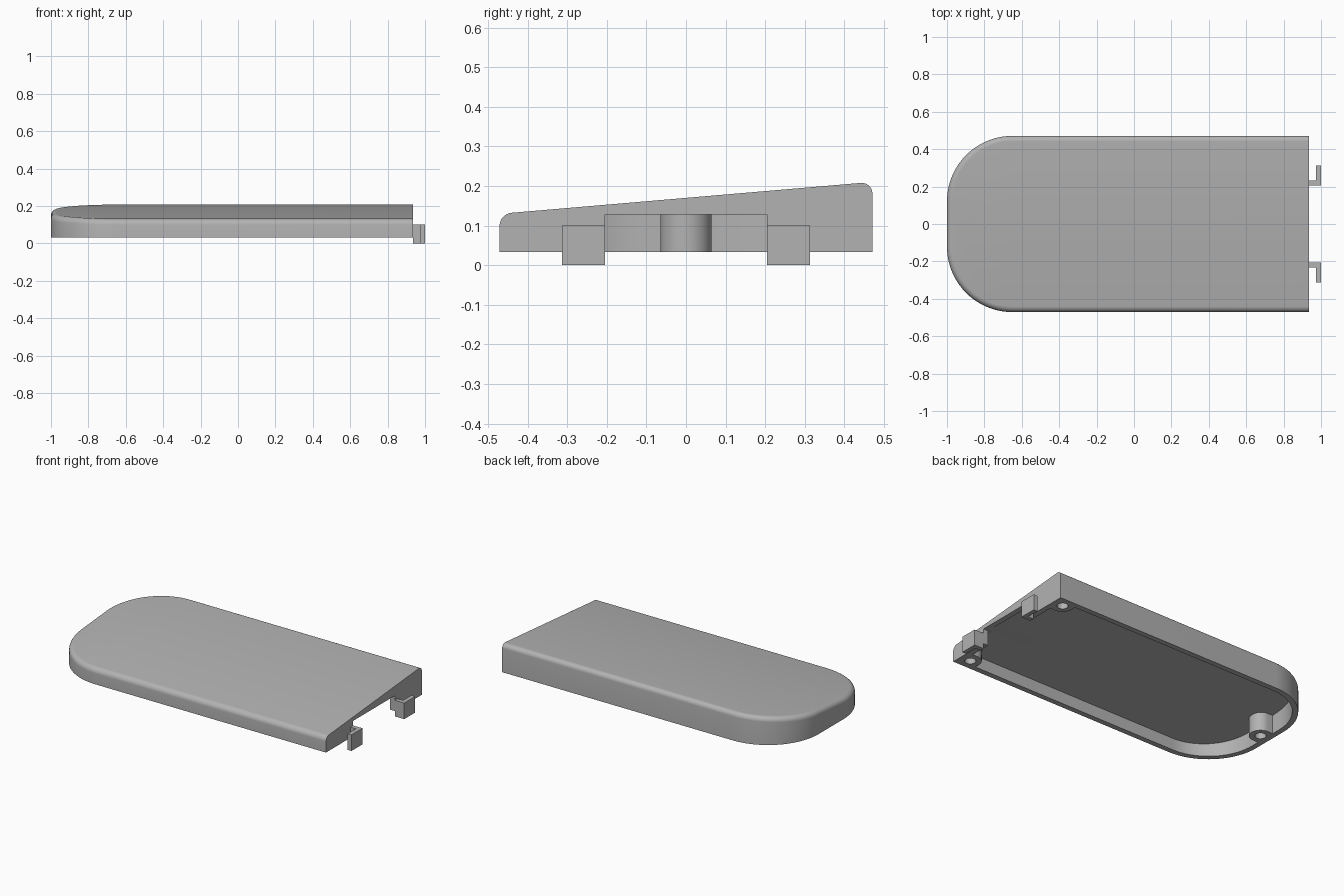
import bpy, bmesh
from math import sin, cos, pi, radians

cube = bpy.data.objects.get("Cube")
if cube:
    bpy.data.objects.remove(cube, do_unlink=True)

# Main dimensions
LEFT, RIGHT, HALF = -1.0, 0.935, 0.471
CORNER, WALL, ROOF = 0.35, 0.034, 0.025
BOTTOM, SLOPE, MID = 0.033, 0.0855, 0.17
BOSS, HOLE = 0.065, 0.032

grey = bpy.data.materials.new("plain grey")
grey.use_nodes = True
colour = (0.45, 0.45, 0.45, 1)
grey.diffuse_color = colour
grey.node_tree.nodes["Principled BSDF"].inputs["Base Color"].default_value = colour


def arc(cx, cy, r, start, end, n=20):
    angles = [radians(start + (end - start) * i / n) for i in range(n + 1)]
    return [(cx + r * cos(a), cy + r * sin(a)) for a in angles]


def prism(name, outline, z0, top, fillet=0):
    """Extrude an outline from z0 up to top(y), rounding the upper rim if asked."""
    bm = bmesh.new()
    low = [bm.verts.new((x, y, z0)) for x, y in outline]
    high = [bm.verts.new((x, y, top(y))) for x, y in outline]
    bm.faces.new(low[::-1])
    cap = bm.faces.new(high)
    n = len(outline)
    for i in range(n):
        j = (i + 1) % n
        bm.faces.new((low[i], low[j], high[j], high[i]))
    bmesh.ops.recalc_face_normals(bm, faces=bm.faces[:])
    if fillet:
        rim = [e for e in cap.edges if min(v.co.x for v in e.verts) < RIGHT - 0.01]
        bmesh.ops.bevel(bm, geom=rim, offset=fillet, segments=7, profile=0.5,
                        affect='EDGES', clamp_overlap=False)
    mesh = bpy.data.meshes.new(name)
    bm.to_mesh(mesh)
    bm.free()
    mesh.materials.append(grey)
    obj = bpy.data.objects.new(name, mesh)
    bpy.context.collection.objects.link(obj)
    return obj


def cut(target, cutter):
    """Subtract cutter from target and discard it."""
    cutter.hide_render = True
    mod = target.modifiers.new("cut", 'BOOLEAN')
    mod.operation, mod.solver, mod.object = 'DIFFERENCE', 'EXACT', cutter
    bpy.context.view_layer.objects.active = target
    bpy.ops.object.modifier_apply(modifier=mod.name)
    bpy.data.objects.remove(cutter, do_unlink=True)


def body_outline(inset):
    """Square at the right end, two large rounded corners at the left end."""
    cx, cy, r = LEFT + CORNER, HALF - CORNER, CORNER - inset
    x, y = RIGHT - inset, HALF - inset
    return [(x, -y), (x, y)] + arc(cx, cy, r, 90, 180) + arc(cx, -cy, r, 180, 270)


def box_outline(x0, x1, y0, y1):
    return [(x0, y0), (x1, y0), (x1, y1), (x0, y1)]


def flat(z):
    return lambda y: z


# Sloping shell with a rounded upper rim
shell = prism("cover_shell", body_outline(0), BOTTOM, lambda y: MID + SLOPE * y, 0.03)

# Hollow inside, leaving screw bosses at the round end and the square corners
cavity = prism("cavity_cutter", body_outline(WALL), -0.1,
               lambda y: MID - ROOF + SLOPE * y)
end_x, corner_x, corner_y = LEFT + 0.07, RIGHT - 0.07, HALF - 0.066
end_boss = arc(end_x, 0, BOSS, -90, 90) + [(LEFT - 0.1, BOSS), (LEFT - 0.1, -BOSS)]
cut(cavity, prism("end_boss", end_boss, -0.2, flat(0.4)))
for side in (-1, 1):
    outline = arc(corner_x, corner_y, BOSS, 270, 180)
    outline += [(corner_x - BOSS, 0.6), (1.1, 0.6), (1.1, corner_y - BOSS)]
    outline = [(x, y * side) for x, y in outline]
    cut(cavity, prism("corner_boss", outline, -0.2, flat(0.4)))
cut(shell, cavity)

# Opening in the square end
cut(shell, prism("opening_cutter", box_outline(RIGHT - WALL - 0.02, 1.1, -0.205, 0.205),
                 -0.1, flat(0.128)))

# Blind screw holes
for x, y in ((end_x, 0), (corner_x, corner_y), (corner_x, -corner_y)):
    cut(shell, prism("hole_cutter", arc(x, y, HOLE, 0, 345, 23), -0.1, flat(0.095)))

# L-shaped hooks beside the opening
parts = [shell]
for side, name in ((1, "left_hook"), (-1, "right_hook")):
    hook = [(RIGHT, 0.205), (1, 0.205), (1, 0.313), (0.974, 0.313),
            (0.974, 0.232), (RIGHT, 0.232)]
    parts.append(prism(name, [(x, y * side) for x, y in hook], 0, flat(0.1)))

# Smooth curved faces, keep the edges sharp
bpy.ops.object.select_all(action='DESELECT')
for part in parts:
    part.select_set(True)
bpy.context.view_layer.objects.active = shell
bpy.ops.object.shade_smooth_by_angle(angle=radians(30))
